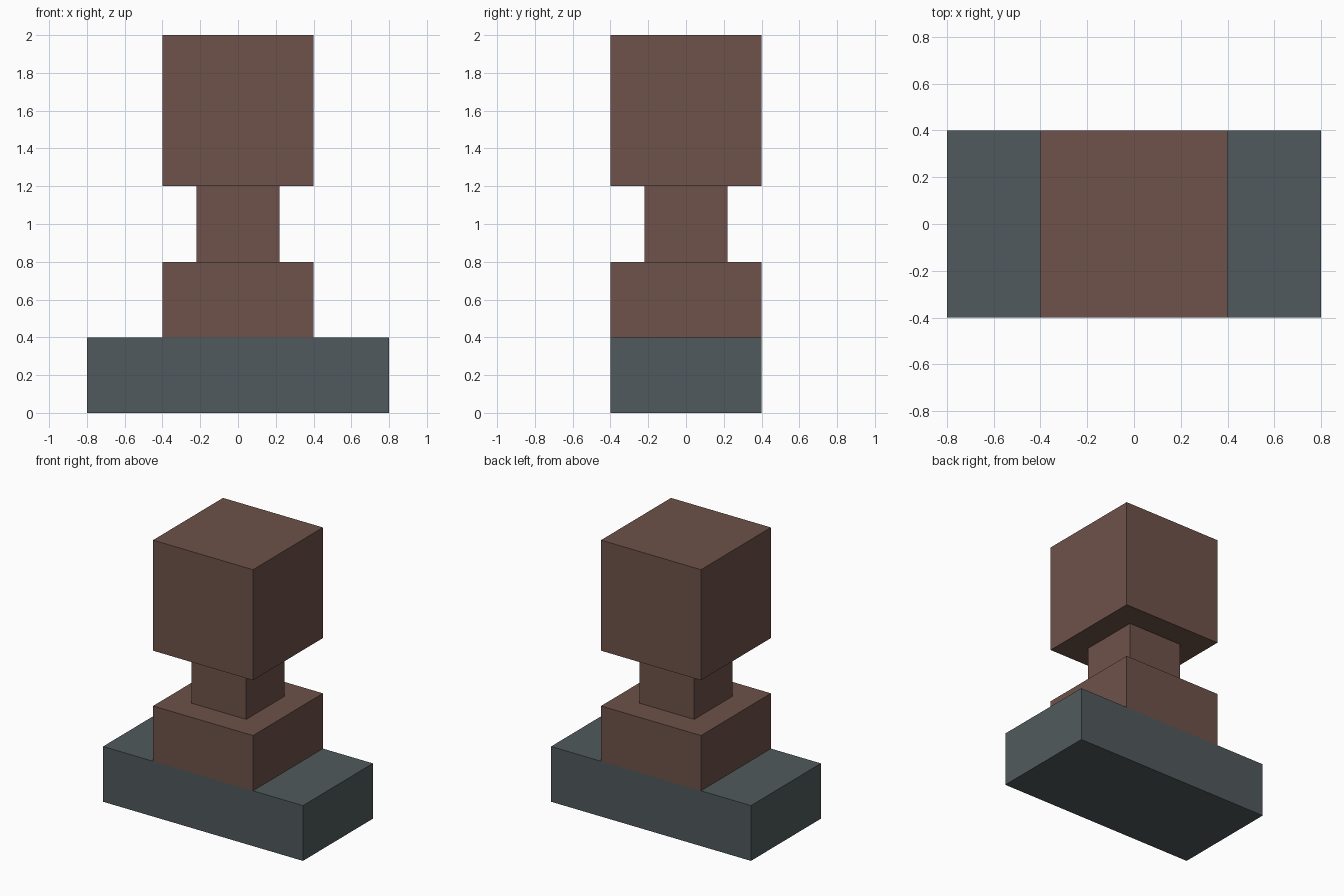
import bpy

if "Cube" in bpy.data.objects:
    bpy.data.objects.remove(bpy.data.objects["Cube"])


def material(name, color):
    m = bpy.data.materials.new(name)
    m.diffuse_color = (*color, 1.0)
    m.use_nodes = True
    m.node_tree.nodes["Principled BSDF"].inputs["Base Color"].default_value = m.diffuse_color
    return m


def box(name, width, depth, bottom, top, mat):
    bpy.ops.mesh.primitive_cube_add(size=1, location=(0, 0, (bottom + top) / 2))
    ob = bpy.context.object
    ob.name = name
    ob.scale = (width, depth, top - bottom)
    bpy.ops.object.transform_apply(location=False, rotation=False, scale=True)
    ob.data.materials.append(mat)
    return ob


slate = material("slate grey", (0.082, 0.102, 0.109))
brown = material("brown", (0.155, 0.084, 0.067))

# Wide foot plate
box("base", 1.6, 0.8, 0.0, 0.4, slate)
# Stacked post: plinth, narrow neck, cube head
box("plinth", 0.8, 0.8, 0.4, 0.8, brown)
box("neck", 0.44, 0.44, 0.8, 1.2, brown)
box("head", 0.8, 0.8, 1.2, 2.0, brown)
